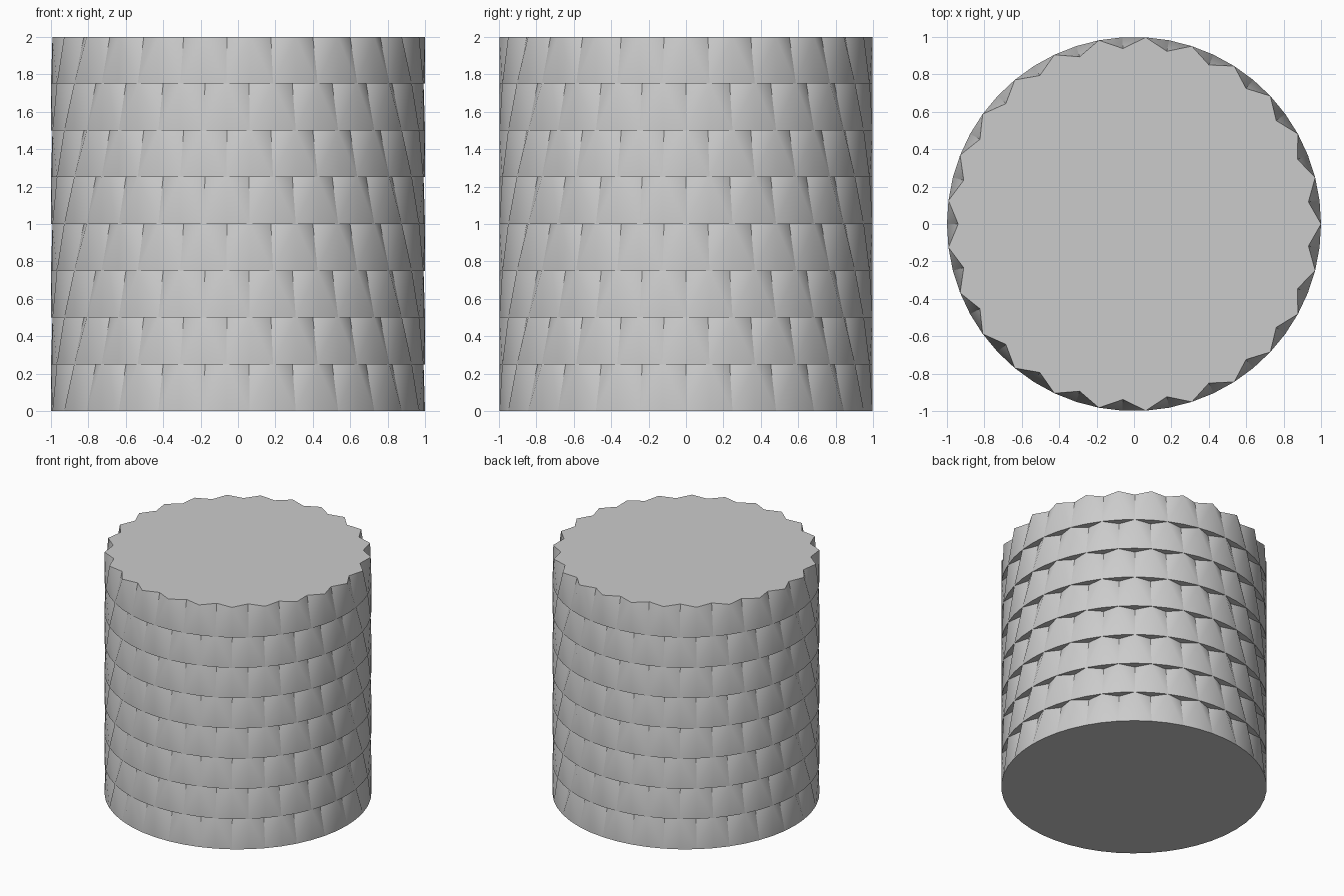
import bpy
import bmesh
import math

if "Cube" in bpy.data.objects:
    bpy.data.objects.remove(bpy.data.objects["Cube"])

TEETH = 25            # teeth per layer
N = TEETH * 2         # ring points
LAYERS = 8
HEIGHT = 0.25         # layer height
OUTER, NOTCH = 1.0, 0.94

grey = bpy.data.materials.new("plain_grey")
grey.diffuse_color = (0.6, 0.6, 0.6, 1)
grey.use_nodes = True
grey.node_tree.nodes["Principled BSDF"].inputs["Base Color"].default_value = grey.diffuse_color

bm = bmesh.new()


def point(j, radius, z):
    a = 2 * math.pi * j / N
    return bm.verts.new((radius * math.cos(a), radius * math.sin(a), z))


# Round base ring and base cap
ring = [point(j, OUTER, 0) for j in range(N)]
bm.faces.new(ring[::-1])

for layer in range(LAYERS):
    z = (layer + 1) * HEIGHT
    # Top ring alternates between notches and tooth tips
    top = [point(j, NOTCH if j % 2 == layer % 2 else OUTER, z) for j in range(N)]
    for j in range(N):
        k = (j + 1) % N
        if j % 2 == layer % 2:        # notch on the left, tip on the right
            bm.faces.new((ring[j], ring[k], top[k]))
            bm.faces.new((ring[j], top[k], top[j]))
        else:                         # tip on the left, notch on the right
            bm.faces.new((ring[j], ring[k], top[j]))
            bm.faces.new((ring[k], top[k], top[j]))
    if layer == LAYERS - 1:
        bm.faces.new(top)             # star-shaped lid
    else:
        # Overhang: next layer's round ring shares the tips and spans the notches
        ring = list(top)
        for j in range(layer % 2, N, 2):
            ring[j] = point(j, OUTER, z)
            bm.faces.new((top[j - 1], top[j], top[(j + 1) % N], ring[j]))

bmesh.ops.recalc_face_normals(bm, faces=bm.faces)
mesh = bpy.data.meshes.new("notched_cylinder")
bm.to_mesh(mesh)
bm.free()
mesh.materials.append(grey)

body = bpy.data.objects.new("notched_cylinder", mesh)
bpy.context.collection.objects.link(body)
bpy.context.view_layer.objects.active = body
body.select_set(True)
bpy.ops.object.shade_smooth_by_angle(angle=math.radians(30))
